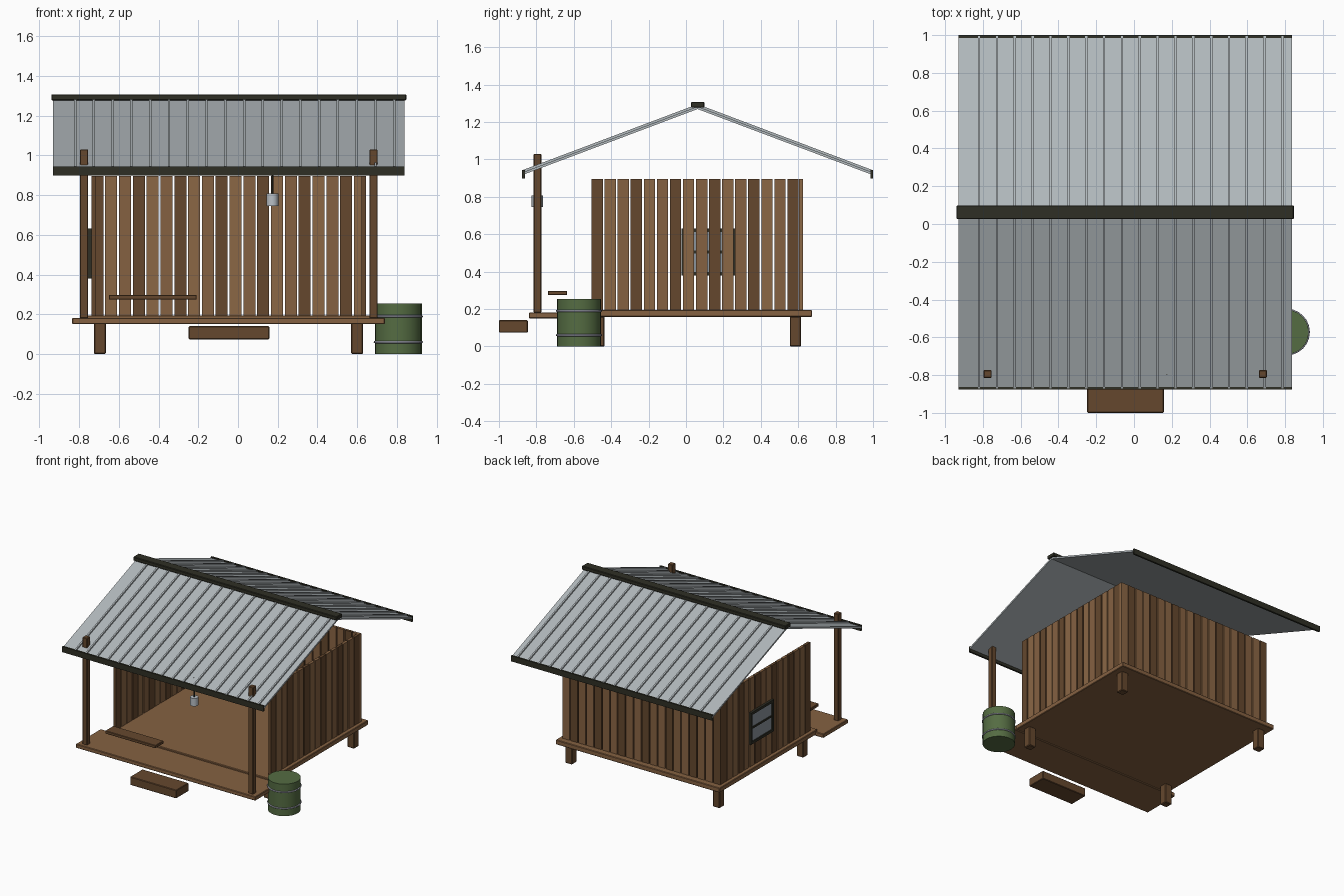
import bpy, bmesh, math
from mathutils import Vector

if "Cube" in bpy.data.objects:
    bpy.data.objects.remove(bpy.data.objects["Cube"], do_unlink=True)


def material(name, r, g, b):
    m = bpy.data.materials.new(name)
    m.use_nodes = True
    m.diffuse_color = (r, g, b, 1)
    m.node_tree.nodes["Principled BSDF"].inputs["Base Color"].default_value = (r, g, b, 1)
    return m


LIGHT = material("light wood", 0.26, 0.135, 0.06)
MID = material("warm wood", 0.235, 0.12, 0.053)
DARK = material("dark wood", 0.13, 0.064, 0.027)
ROOF = material("roof metal", 0.44, 0.48, 0.5)
TRIM = material("dark trim", 0.028, 0.028, 0.018)
GREEN = material("barrel green", 0.09, 0.15, 0.055)
STEEL = material("hoop steel", 0.33, 0.34, 0.4)
LAMP = material("lamp grey", 0.48, 0.52, 0.56)
GLASS = material("window glass", 0.26, 0.3, 0.34)

CX, CY = -0.0475, 0.062          # house centre
FLOOR, WALL_TOP = 0.195, 0.895


def finish(bm, name, mats, bevel=0.0):
    bmesh.ops.recalc_face_normals(bm, faces=bm.faces)
    mesh = bpy.data.meshes.new(name)
    bm.to_mesh(mesh)
    bm.free()
    ob = bpy.data.objects.new(name, mesh)
    bpy.context.collection.objects.link(ob)
    for m in mats:
        mesh.materials.append(m)
    if bevel:
        mod = ob.modifiers.new("soft edges", "BEVEL")
        mod.width = bevel
        mod.segments = 1
    return ob


def add_box(bm, lo, hi, index=0):
    lo, hi = Vector(lo), Vector(hi)
    verts = bmesh.ops.create_cube(bm, size=1)["verts"]
    for v in verts:
        v.co = (lo + hi) / 2 + v.co * (hi - lo)
    for f in {f for v in verts for f in v.link_faces}:
        f.material_index = index


def box(name, lo, hi, mat, bevel=0.0):
    bm = bmesh.new()
    add_box(bm, lo, hi)
    return finish(bm, name, [mat], bevel)


def cylinder(name, x, y, z0, z1, r, mat, sides):
    bpy.ops.mesh.primitive_cylinder_add(vertices=sides, radius=r, depth=z1 - z0,
                                        location=(x, y, (z0 + z1) / 2))
    ob = bpy.context.object
    ob.name = name
    ob.data.materials.append(mat)
    bpy.ops.object.shade_smooth_by_angle(angle=math.radians(35))
    return ob


def plank_wall(name, count, start, step, place):
    """Row of boards with open gaps, every third one dark."""
    bm = bmesh.new()
    for i in range(count):
        a = start + step * i
        lo, hi = place(a, a + 0.0605)
        add_box(bm, lo, hi, i % 3)
    return finish(bm, name, [DARK, LIGHT, MID])


# Decks, stilts and entrance step
box("main_floor", (CX - 0.72, CY - 0.615, 0.158), (CX + 0.72, CY + 0.612, FLOOR), MID, 0.004)
box("porch_floor", (-0.835, -0.84, 0.15), (0.74, -0.53, 0.182), MID, 0.004)
for side, sx in (("right", -1), ("left", 1)):
    x = CX + sx * 0.6475
    for end, y in (("front", -0.465), ("back", 0.585)):
        box(f"stilt_{end}_{side}", (x - 0.03, y - 0.03, 0), (x + 0.03, y + 0.03, 0.16), DARK, 0.005)
box("entrance_step", (-0.248, -1.0, 0.074), (0.158, -0.845, 0.14), DARK, 0.004)
box("porch_bench", (-0.65, -0.738, 0.274), (-0.208, -0.636, 0.297), DARK, 0.003)

# Plank walls on three sides, open front
plank_wall("back_wall", 20, CX - 0.691, 0.0696,
           lambda a, b: ((a, 0.604, FLOOR), (b, 0.625, WALL_TOP)))
for side, sx in (("right", -1), ("left", 1)):
    x = CX + sx * 0.68
    plank_wall(f"{side}_wall", 16, -0.505, 0.0698,
               lambda a, b: ((x - 0.011, a, FLOOR), (x + 0.011, b, WALL_TOP)))

# Porch posts reaching through the roof
for side, x in (("right", -0.775), ("left", 0.682)):
    box(f"porch_post_{side}", (x - 0.021, -0.815, 0.18), (x + 0.021, -0.773, 1.03), DARK, 0.004)

# Roof: two sloping sheets with raised seams
X0, X1 = -0.93, 0.837
RIDGE, EAVE, RUN = 1.283, 0.932, 0.932


def add_slope(bm, sy, x0, x1, bottom, top):
    profile = [(CY, RIDGE + bottom), (CY + sy * RUN, EAVE + bottom),
               (CY + sy * RUN, EAVE + top), (CY, RIDGE + top)]
    face = bm.faces.new([bm.verts.new((x0, y, z)) for y, z in profile])
    out = bmesh.ops.extrude_face_region(bm, geom=[face])["geom"]
    bmesh.ops.translate(bm, vec=(x1 - x0, 0, 0),
                        verts=[v for v in out if isinstance(v, bmesh.types.BMVert)])


for end, sy in (("front", -1), ("back", 1)):
    bm = bmesh.new()
    add_slope(bm, sy, X0, X1, -0.014, 0)
    finish(bm, f"roof_sheet_{end}", [ROOF])
    bm = bmesh.new()
    for i in range(18):
        x = -0.82 + 0.0945 * i
        add_slope(bm, sy, x - 0.006, x + 0.006, -0.002, 0.012)
    finish(bm, f"roof_seams_{end}", [ROOF])
    y = CY + sy * 0.931
    box(f"eave_board_{end}", (X0, y - 0.007, 0.898), (X1, y + 0.007, 0.943), TRIM)
box("ridge_cap", (X0 - 0.01, CY - 0.036, 1.277), (X1 + 0.01, CY + 0.036, 1.307), TRIM, 0.004)

# Window on the right wall
WY, WZ, HW, HH, BAR = 0.12, 0.505, 0.143, 0.126, 0.02
bm = bmesh.new()
for s in (-1, 1):
    y, z = WY + s * (HW - BAR / 2), WZ + s * (HH - BAR / 2)
    add_box(bm, (-0.756, y - BAR / 2, WZ - HH), (-0.738, y + BAR / 2, WZ + HH))
    add_box(bm, (-0.756, WY - HW, z - BAR / 2), (-0.738, WY + HW, z + BAR / 2))
add_box(bm, (-0.754, WY - HW, WZ - 0.007), (-0.738, WY + HW, WZ + 0.007))
finish(bm, "window_frame", [TRIM])
box("window_pane", (-0.748, WY - HW + 0.01, WZ - HH + 0.01),
    (-0.74, WY + HW - 0.01, WZ + HH - 0.01), GLASS)

# Hanging lamp
cylinder("lamp_cord", 0.173, -0.795, 0.8, 0.96, 0.005, TRIM, 8)
cylinder("lamp_body", 0.173, -0.795, 0.745, 0.808, 0.03, LAMP, 12)

# Barrel with two hoops
BX, BY = 0.807, -0.572
cylinder("barrel", BX, BY, 0, 0.254, 0.118, GREEN, 24)
for label, z in (("lower", 0.06), ("upper", 0.19)):
    bpy.ops.mesh.primitive_torus_add(location=(BX, BY, z), major_radius=0.118, minor_radius=0.006,
                                     major_segments=24, minor_segments=8)
    hoop = bpy.context.object
    hoop.name = f"barrel_hoop_{label}"
    hoop.data.materials.append(STEEL)
    bpy.ops.object.shade_smooth_by_angle(angle=math.radians(50))
